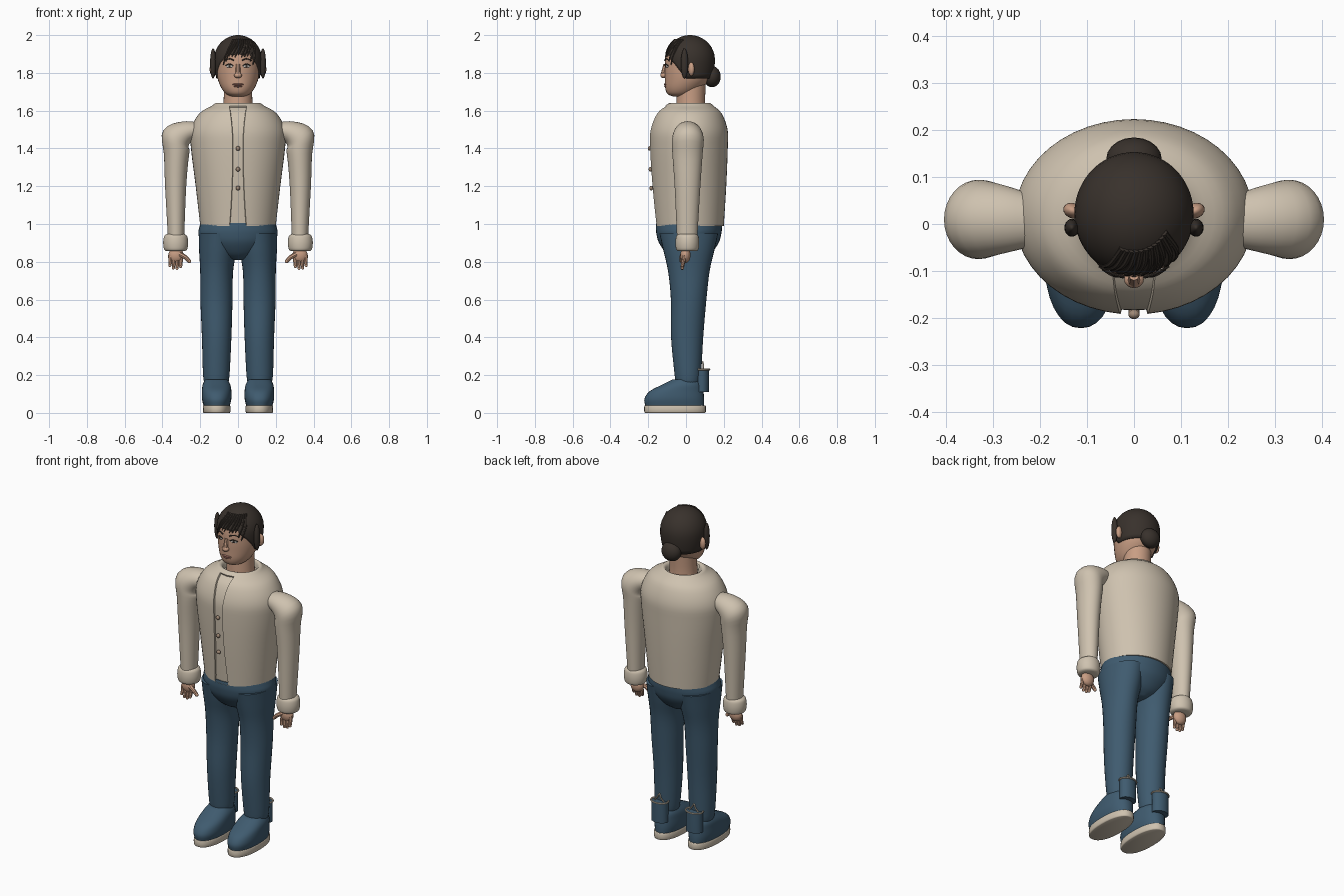
import bpy, bmesh, math
from mathutils import Vector

if "Cube" in bpy.data.objects:
    bpy.data.objects.remove(bpy.data.objects["Cube"])

def material(name, rgb):
    m = bpy.data.materials.new(name)
    m.diffuse_color = (*rgb, 1)
    m.use_nodes = True
    m.node_tree.nodes["Principled BSDF"].inputs["Base Color"].default_value = m.diffuse_color
    return m

CREAM = material("cream_cloth", (0.62, 0.54, 0.43))
BLUE = material("denim_blue", (0.05, 0.105, 0.16))
SKIN = material("skin", (0.58, 0.34, 0.23))
HAIR = material("dark_hair", (0.04, 0.031, 0.025))
LIP = material("lip", (0.38, 0.17, 0.13))
BUTTON = material("button_tan", (0.35, 0.25, 0.18))
WHITE = material("eye_white", (0.75, 0.72, 0.68))

def finish(name, bm, mat):
    bmesh.ops.recalc_face_normals(bm, faces=bm.faces[:])
    me = bpy.data.meshes.new(name)
    bm.to_mesh(me)
    bm.free()
    me.materials.append(mat)
    ob = bpy.data.objects.new(name, me)
    bpy.context.collection.objects.link(ob)
    return ob

def smooth_rows(rows, sub):
    """Catmull-Rom interpolation through the given rows."""
    out = []
    for i in range(len(rows) - 1):
        p = [Vector(rows[max(0, min(len(rows) - 1, i + k))]) for k in (-1, 0, 1, 2)]
        for s in range(sub):
            t = s / sub
            out.append(0.5 * (2 * p[1] + (p[2] - p[0]) * t + (2 * p[0] - 5 * p[1] + 4 * p[2] - p[3]) * t * t
                              + (3 * p[1] - p[0] - 3 * p[2] + p[3]) * t ** 3))
    return out + [Vector(rows[-1])]

def loft(name, rows, mat, s=1, n=32, sub=4, power=1.0, front=None):
    """Rows: x, y, z, x radius, y radius, tilt in degrees. front(z) sets a recessed strip's half width."""
    bm = bmesh.new()
    rings = []
    for x, y, z, rx, ry, tilt in smooth_rows([(*r, 0)[:6] for r in rows], sub):
        a = math.asin(min(0.6, front(z) / rx)) if front else 2 * math.pi / n
        angles = [0] + [a + (2 * math.pi - 2 * a) * k / (n - 2) for k in range(n - 1)]
        t = math.radians(tilt)
        ring = []
        for g in angles:
            sn, cs = math.sin(g), math.cos(g)
            u = math.copysign(abs(sn) ** power, sn) * rx
            v = -math.copysign(abs(cs) ** power, cs) * ry
            ring.append(bm.verts.new((s * (x + u * math.cos(t)), y + v, z + u * math.sin(t))))
        rings.append(ring)
    strip = []
    for r0, r1 in zip(rings, rings[1:]):
        for j in range(n):
            k = (j + 1) % n
            f = bm.faces.new((r0[j], r0[k], r1[k], r1[j]))
            if j in (0, n - 1) and r1[j].co.z < 1.63:
                strip.append(f)
    bm.faces.new(rings[0])
    bm.faces.new(rings[-1])
    if front:
        bmesh.ops.recalc_face_normals(bm, faces=bm.faces[:])
        bmesh.ops.inset_region(bm, faces=strip, thickness=0.002, depth=-0.009)
    return finish(name, bm, mat)

def ball(name, loc, radii, mat, rot=0):
    bm = bmesh.new()
    bmesh.ops.create_uvsphere(bm, u_segments=20, v_segments=12, radius=1)
    ob = finish(name, bm, mat)
    ob.location, ob.scale, ob.rotation_euler = loc, radii, (0, 0, rot)
    return ob

def tube(name, pts, r, mat, taper=1.0):
    cu = bpy.data.curves.new(name, 'CURVE')
    cu.dimensions, cu.bevel_depth, cu.bevel_resolution, cu.use_fill_caps = '3D', r, 2, True
    sp = cu.splines.new('POLY')
    pts = smooth_rows(pts, 4)
    sp.points.add(len(pts) - 1)
    for i, (q, p) in enumerate(zip(sp.points, pts)):
        q.co = (*p, 1)
        q.radius = 1 + (taper - 1) * i / (len(pts) - 1)
    ob = bpy.data.objects.new(name, cu)
    bpy.context.collection.objects.link(ob)
    cu.materials.append(mat)
    bpy.ops.object.select_all(action='DESELECT')
    ob.select_set(True)
    bpy.context.view_layer.objects.active = ob
    bpy.ops.object.convert(target='MESH')

# Shirt with a recessed front placket and a rolled neck opening
loft("shirt", [(0, .02, .99, .2, .18), (0, .017, 1.2, .224, .196), (0, .015, 1.4, .249, .206),
               (0, .016, 1.5, .25, .204), (0, .017, 1.585, .205, .172), (0, .018, 1.625, .14, .128),
               (0, .02, 1.64, .118, .108), (0, .022, 1.632, .1, .096), (0, .024, 1.6, .09, .09)],
     CREAM, n=48, front=lambda z: 0.028 + 0.35 * (z - 1.4) ** 2 if z > 1.4 else 0.028 + 0.1 * (z - 1.4) ** 2)
for z, y in ((1.4, -.192), (1.29, -.188), (1.19, -.184)):
    ball("button", (0, y, z), (.012, .01, .012), BUTTON)

# Trouser hips
loft("trouser_hips", [(0, .015, .81, .03, .07), (0, .015, .84, .13, .115), (0, .015, .9, .192, .158),
                      (0, .015, .95, .21, .172), (0, .016, .985, .204, .175), (0, .017, 1.005, .198, .174)],
     BLUE, n=40)

for s in (1, -1):
    # Legs
    loft("trouser_leg", [(.115, .01, .15, .06, .062), (.115, .01, .2, .07, .07), (.113, .006, .4, .078, .085),
                         (.114, .014, .6, .085, .094), (.113, .015, .75, .087, .11),
                         (.107, .015, .86, .099, .135), (.105, .015, .95, .103, .155)], BLUE, s)
    # Shoes with pale soles
    loft("shoe_sole", [(.113, -.058, 0, .068, .158), (.113, -.058, .006, .073, .163),
                       (.113, -.058, .034, .073, .163), (.113, -.058, .04, .07, .16)], CREAM, s, power=.88, sub=2)
    loft("shoe_upper", [(.113, -.06, .04, .07, .156), (.113, -.062, .075, .078, .158),
                        (.113, -.05, .115, .078, .142), (.114, -.02, .15, .073, .105),
                        (.115, 0, .178, .058, .07)], BLUE, s, power=.88)
    # Heel cup, rim and pull loop
    loft("heel_cup", [(.115, .084, .11, .05, .038), (.115, .085, .17, .05, .038),
                      (.115, .085, .228, .05, .038)], BLUE, s, sub=1, n=24)
    tube("heel_rim", [(s * .115 + .051 * math.sin(k * math.pi / 8), .085 - .039 * math.cos(k * math.pi / 8), .23)
                      for k in range(17)], .005, CREAM)
    tube("heel_loop", [(s * .115 - .03, .09, .23), (s * .115 - .012, .092, .25), (s * .115, .088, .27),
                       (s * .115 + .012, .092, .25), (s * .115 + .03, .09, .23)], .004, CREAM)
    # Sleeve with a bent shoulder, and a rounded cuff
    loft("sleeve", [(.225, .008, 1.495, .045, .058, 90), (.275, .01, 1.483, .062, .072, 74),
                    (.327, .01, 1.447, .084, .084, 36), (.326, .008, 1.37, .067, .08, 4),
                    (.33, .008, 1.2, .056, .068), (.328, .006, .93, .043, .054)], CREAM, s)
    loft("cuff", [(.33, .007, .856, .048, .048), (.33, .007, .866, .061, .059), (.33, .007, .9, .066, .063),
                  (.33, .007, .934, .061, .059), (.33, .007, .946, .048, .05)], CREAM, s)
    # Hand
    ball("palm", (s * .328, -.003, .835), (.04, .027, .042), SKIN)
    for i in range(4):
        x, tip = .302 + .019 * i, (.775, .765, .767, .78)[i]
        tube("finger", [(s * x, -.008, .835), (s * x, -.014, .80), (s * (x + .002), -.02, tip)], .011, SKIN, .75)
        ball("fingertip", (s * (x + .002), -.02, tip), (.008, .008, .008), SKIN)
    tube("thumb", [(s * .31, -.015, .84), (s * .28, -.024, .825), (s * .258, -.024, .803)], .014, SKIN, .7)
    ball("thumb_tip", (s * .258, -.024, .803), (.01, .01, .01), SKIN)
    # Ear, side lock, eye and brow
    ball("ear", (s * .13, .028, 1.82), (.021, .016, .036), SKIN, s * .4)
    ball("side_lock", (s * .132, -.008, 1.85), (.016, .019, .08), HAIR)
    ball("eye", (s * .045, -.101, 1.836), (.02, .007, .009), WHITE, s * .35)
    ball("pupil", (s * .044, -.107, 1.836), (.007, .004, .008), HAIR)
    tube("upper_lid", [(s * .024, -.111, 1.839), (s * .045, -.109, 1.847), (s * .066, -.096, 1.838)], .003, HAIR)
    tube("brow", [(s * .022, -.112, 1.866), (s * .045, -.106, 1.875), (s * .074, -.09, 1.866)], .004, HAIR, .6)

# Neck, head and face
loft("neck", [(0, .025, 1.57, .082, .08), (0, .025, 1.65, .076, .076), (0, .03, 1.75, .075, .075)], SKIN)
loft("head", [(0, -.03, 1.674, .03, .035), (0, -.027, 1.688, .062, .07), (0, -.012, 1.72, .088, .098),
              (0, .008, 1.77, .108, .12), (0, .015, 1.83, .116, .128), (0, .017, 1.9, .114, .124),
              (0, .02, 1.95, .09, .1), (0, .02, 1.98, .04, .045)], SKIN)
tube("nose_bridge", [(0, -.109, 1.845), (0, -.114, 1.82), (0, -.121, 1.79)], .011, SKIN, 1.25)
ball("nose", (0, -.118, 1.787), (.021, .018, .015), SKIN)
ball("upper_lip", (0, -.106, 1.739), (.031, .012, .006), LIP)
ball("lower_lip", (0, -.104, 1.729), (.025, .012, .006), LIP)

# Hair cap with a swept hairline
def hair_point(g, z, grow=0.0):
    d = (z - 1.87) / 0.13
    f = math.sqrt(max(0, 1 - d * d)) if d > 0 else 1 - 0.17 * d * d
    return Vector(((.127 + grow) * f * math.sin(g), .021 - (.132 + grow) * f * math.cos(g), z))

def hairline(g):
    a = abs((g + math.pi) % (2 * math.pi) - math.pi)
    z = 1.905 - 0.135 * max(0, min(1, (a - 0.55) / 0.85))
    return z - 0.012 * abs(math.sin(7 * g)) if a < 0.9 else z

bm = bmesh.new()
N, M = 72, 16
grid = []
for j in range(N):
    g = 2 * math.pi * j / N
    low = hairline(g)
    grid.append([bm.verts.new(hair_point(g, low + (1.9995 - low) * math.sin(math.pi / 2 * i / M)))
                 for i in range(M + 1)])
for j in range(N):
    a, b = grid[j], grid[(j + 1) % N]
    for i in range(M):
        bm.faces.new((a[i], b[i], b[i + 1], a[i + 1]))
bm.faces.new([c[-1] for c in grid])
cap = finish("hair_cap", bm, HAIR)
mod = cap.modifiers.new("thickness", 'SOLIDIFY')
mod.thickness, mod.offset = 0.014, -1

# Swept fringe strands and bun
for i in range(11):
    g = -0.85 + 0.17 * i
    tube("fringe_strand", [hair_point(g * .8 + .35 * (1 - t), 1.975 + (hairline(g) - .012 - 1.975) * t, -.002)
                           for t in (0, .35, .7, 1)], .008, HAIR, .4)
ball("hair_bun", (0, .138, 1.78), (.059, .046, .056), HAIR)

# Smooth shading with crisp edges
bpy.ops.object.select_all(action='SELECT')
bpy.context.view_layer.objects.active = cap
bpy.ops.object.shade_smooth_by_angle(angle=math.radians(40))
